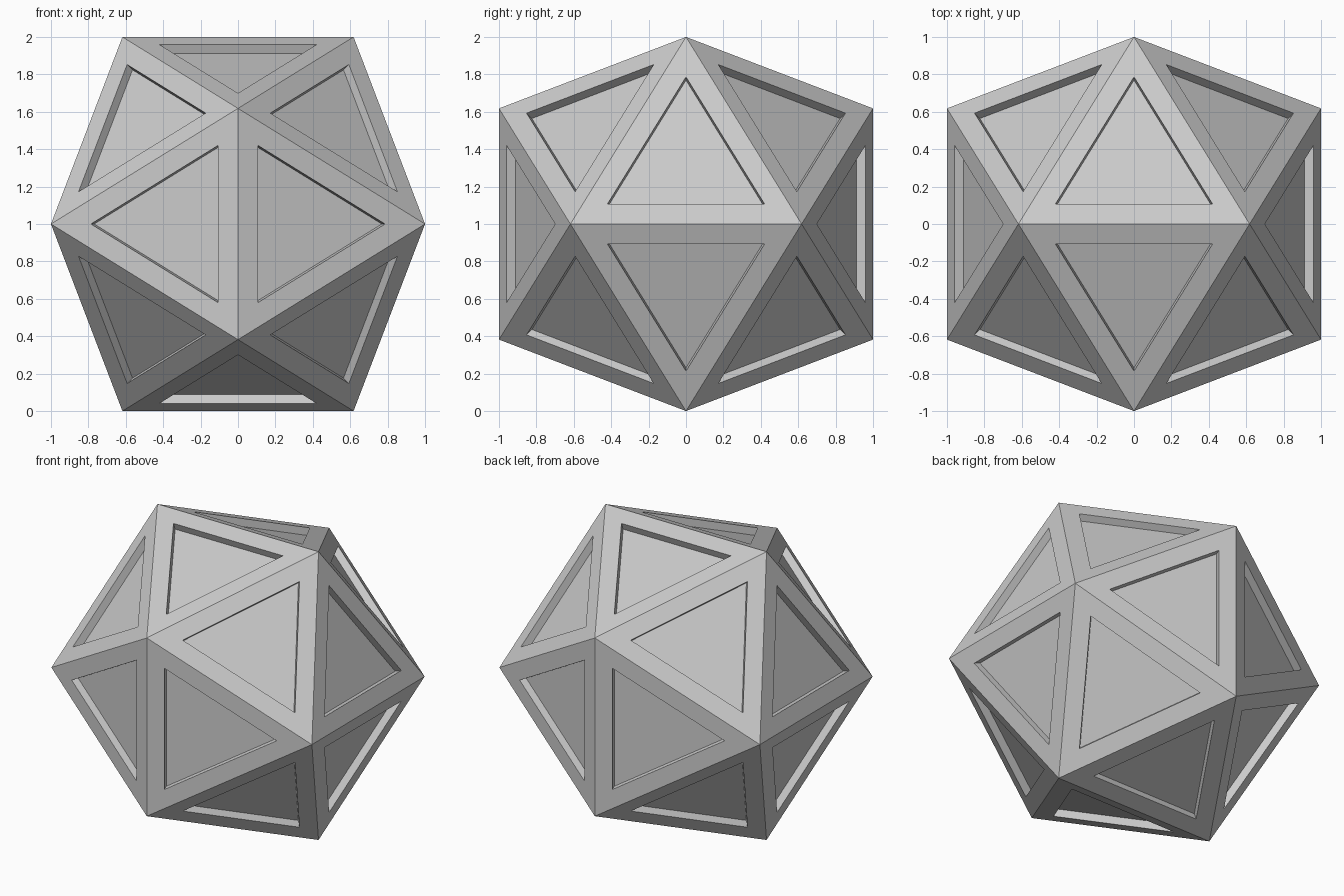
import bpy
import bmesh

if "Cube" in bpy.data.objects:
    bpy.data.objects.remove(bpy.data.objects["Cube"])

# Twelve corners: three mutually perpendicular golden rectangles
a, b = 1.0, (5 ** 0.5 - 1) / 2
bm = bmesh.new()
for s in (-a, a):
    for t in (-b, b):
        for corner in ((t, 0, s), (0, s, t), (s, t, 0)):
            bm.verts.new(corner)
bmesh.ops.convex_hull(bm, input=bm.verts[:])
bmesh.ops.recalc_face_normals(bm, faces=bm.faces[:])

# Recessed triangular panel in each face, with straight walls
panels = bm.faces[:]
inradius = 2 * b / (2 * 3 ** 0.5)
bmesh.ops.inset_individual(bm, faces=panels, thickness=0.32 * inradius,
                           use_even_offset=True)
normals = [f.normal.copy() for f in panels]
floors = bmesh.ops.extrude_discrete_faces(bm, faces=panels)["faces"]
for face in floors:
    face.normal_update()
    n = face.calc_center_median().normalized()
    bmesh.ops.translate(bm, verts=face.verts[:], vec=-0.05 * n)

# Stand the solid on its lower edge at z = 0
bmesh.ops.translate(bm, verts=bm.verts[:], vec=(0, 0, 1))
bm.normal_update()

mesh = bpy.data.meshes.new("panelled_icosahedron")
bm.to_mesh(mesh)
bm.free()
bpy.context.collection.objects.link(
    bpy.data.objects.new("panelled_icosahedron", mesh))
